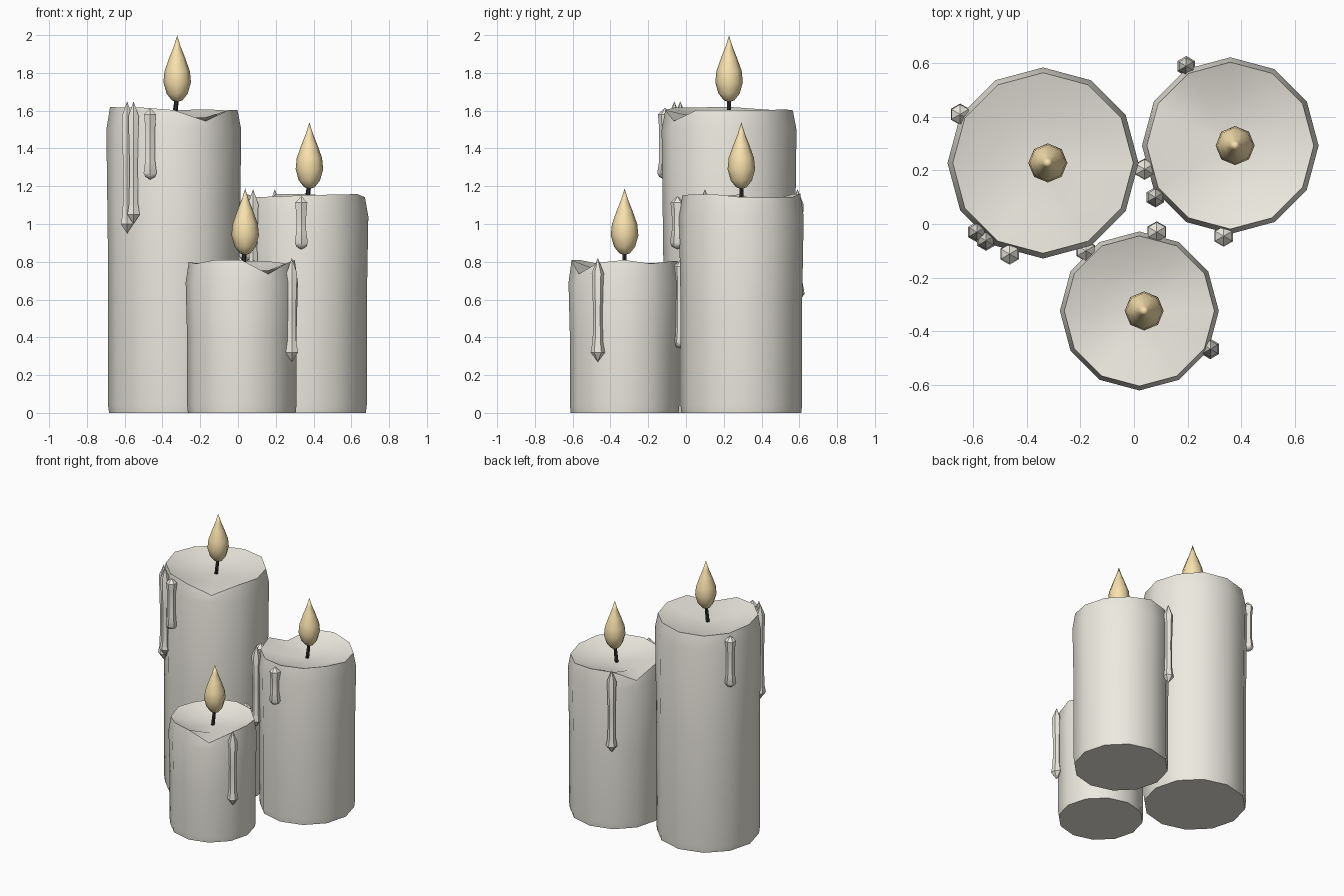
import bpy, bmesh, math, random
from mathutils import Vector

if "Cube" in bpy.data.objects:
    bpy.data.objects.remove(bpy.data.objects["Cube"])

random.seed(4)


def material(name, color):
    m = bpy.data.materials.new(name)
    m.diffuse_color = color
    m.use_nodes = True
    m.node_tree.nodes["Principled BSDF"].inputs["Base Color"].default_value = m.diffuse_color
    return m


WAX = material("wax", (0.84, 0.82, 0.74, 1))
FLAME = material("flame", (0.95, 0.76, 0.42, 1))
WICK = material("wick", (0.03, 0.03, 0.03, 1))


def lathe(name, rings, sides, mat, phase=0.0, angle=40):
    """Loft rings (x, y, z, radius or list of radii, list of z offsets); radius 0 makes a point."""
    bm = bmesh.new()
    loops = []
    for x, y, z, r, dz in rings:
        if r == 0:
            loops.append([bm.verts.new((x, y, z))])
            continue
        loop = []
        for i in range(sides):
            a = phase + 2 * math.pi * i / sides
            loop.append(bm.verts.new((x + r * math.cos(a), y + r * math.sin(a),
                                      z + (dz[i] if dz else 0))))
        loops.append(loop)
    for lo, hi in zip(loops, loops[1:]):
        for i in range(sides):
            j = (i + 1) % sides
            if len(lo) == 1:
                bm.faces.new((lo[0], hi[j], hi[i]))
            elif len(hi) == 1:
                bm.faces.new((lo[i], lo[j], hi[0]))
            else:
                bm.faces.new((lo[i], lo[j], hi[j], hi[i]))
    for end in (loops[0], loops[-1]):
        if len(end) > 1:
            bm.faces.new(end)
    bmesh.ops.recalc_face_normals(bm, faces=bm.faces)
    me = bpy.data.meshes.new(name)
    bm.to_mesh(me)
    bm.free()
    me.materials.append(mat)
    ob = bpy.data.objects.new(name, me)
    bpy.context.collection.objects.link(ob)
    bpy.ops.object.select_all(action='DESELECT')
    ob.select_set(True)
    bpy.context.view_layer.objects.active = ob
    bpy.ops.object.shade_smooth_by_angle(angle=math.radians(angle))
    return ob


def candle(label, x, y, r, h, dip):
    # wax body with an uneven rim, one melted notch and a shallow pool
    dz = [random.uniform(-0.012, 0.012) for _ in range(12)]
    dz[dip] = -0.065
    lathe(label + "_body", [
        (x, y, 0, r * 0.96, None), (x, y, 0.04, r * 0.975, None),
        (x, y, h * 0.5, r * 0.975, None), (x, y, h - 0.11, r, None),
        (x, y, h, r * 0.945, dz),
        (x, y, h - 0.045, r * 0.55, None), (x, y, h - 0.06, 0, None)], 12, WAX)
    # leaning wick
    lathe(label + "_wick", [(x, y, h - 0.08, 0.013, None),
                            (x + 0.008, y, h - 0.01, 0.013, None),
                            (x + 0.018, y, h + 0.07, 0.011, None)], 6, WICK)
    # teardrop flame
    prof = [(0.035, 0), (0.045, 0.028), (0.08, 0.056), (0.14, 0.073),
            (0.20, 0.067), (0.27, 0.042), (0.33, 0.018), (0.388, 0)]
    lathe(label + "_flame", [(x + 0.018, y, h + z, q, None) for z, q in prof],
          8, FLAME, angle=60)


def drip(name, x, y, top, bottom, pointed):
    # runnel of wax: thin neck, swollen bead at the lower end
    if pointed:
        prof = [(bottom, 0), (bottom + 0.05, 0.038), (bottom + 0.11, 0.027),
                ((top + bottom) / 2, 0.025), (top - 0.08, 0.032), (top, 0)]
    else:
        prof = [(bottom, 0), (bottom + 0.015, 0.03), (bottom + 0.035, 0.04),
                (bottom + 0.10, 0.03), (top - 0.11, 0.03),
                (top - 0.035, 0.037), (top, 0)]
    lathe(name, [(x, y, z, r, None) for z, r in prof], 6, WAX, math.pi / 6)


candle("tall_candle", -0.34, 0.228, 0.357, 1.61, 10)
candle("middle_candle", 0.36, 0.293, 0.33, 1.15, 5)
candle("short_candle", 0.02, -0.325, 0.297, 0.80, 10)

DRIPS = {
    "tall_drip": [(-0.587, -0.03, 1.65, 0.95, True), (-0.553, -0.062, 1.65, 1.0, True),
                  (-0.465, -0.112, 1.615, 1.235, False), (-0.65, 0.41, 1.60, 1.22, False)],
    "middle_drip": [(0.195, 0.59, 1.185, 0.58, True), (0.08, 0.10, 1.185, 0.58, True),
                    (0.04, 0.205, 1.15, 0.80, False), (0.335, -0.045, 1.148, 0.865, False)],
    "short_drip": [(0.285, -0.467, 0.82, 0.27, True), (0.085, -0.03, 0.81, 0.34, False),
                   (-0.18, -0.10, 0.80, 0.45, False)],
}
for label, items in DRIPS.items():
    for n, d in enumerate(items, 1):
        drip(f"{label}_{n}", *d)
